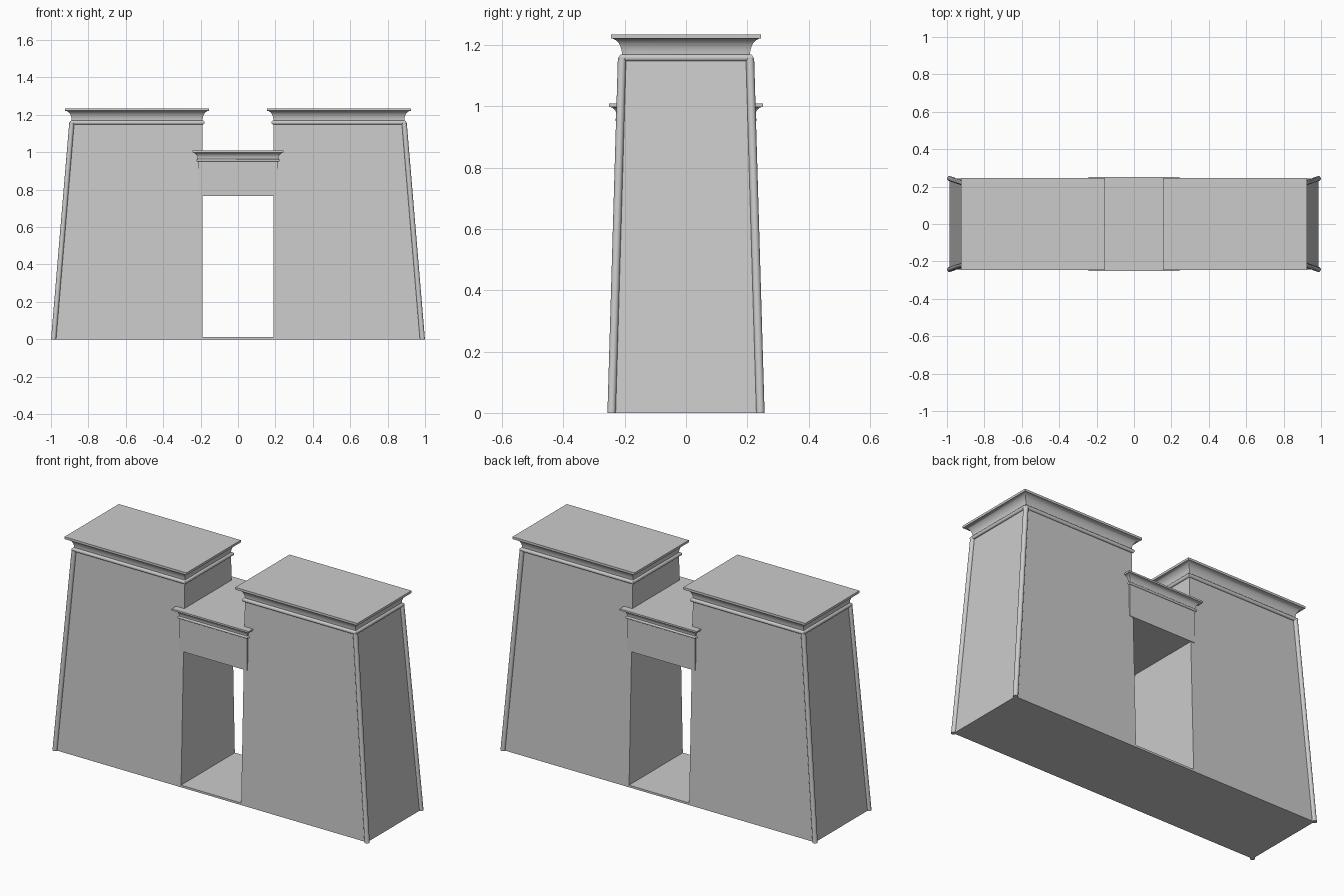
import bpy, bmesh, math

if "Cube" in bpy.data.objects:
    bpy.data.objects.remove(bpy.data.objects["Cube"], do_unlink=True)

stone = bpy.data.materials.new("grey stone")
stone.use_nodes = True
GREY = (0.6, 0.6, 0.6, 1)
stone.diffuse_color = GREY
stone.node_tree.nodes["Principled BSDF"].inputs["Base Color"].default_value = GREY


def loft(name, rings):
    """Join horizontal rings of points into a capped solid."""
    bm = bmesh.new()
    loops = [[bm.verts.new(p) for p in ring] for ring in rings]
    n = len(loops[0])
    for a, b in zip(loops, loops[1:]):
        for i in range(n):
            j = (i + 1) % n
            bm.faces.new((a[i], a[j], b[j], b[i]))
    bm.faces.new(loops[0][::-1])
    bm.faces.new(loops[-1])
    bmesh.ops.recalc_face_normals(bm, faces=bm.faces)
    mesh = bpy.data.meshes.new(name)
    bm.to_mesh(mesh)
    bm.free()
    mesh.materials.append(stone)
    obj = bpy.data.objects.new(name, mesh)
    bpy.context.collection.objects.link(obj)
    bpy.ops.object.select_all(action="DESELECT")
    obj.select_set(True)
    bpy.context.view_layer.objects.active = obj
    bpy.ops.object.shade_smooth_by_angle(angle=math.radians(35))
    return obj


def rect(x0, x1, y, z, grow=0):
    x0, x1, y = x0 - grow, x1 + grow, y + grow
    return [(x0, -y, z), (x1, -y, z), (x1, y, z), (x0, y, z)]


def circle(x, y, z, r, n=12):
    return [(x + r * math.cos(math.tau * i / n),
             y + r * math.sin(math.tau * i / n), z) for i in range(n)]


def crown(name, x0, x1, y, z, roll, flare, top, lip):
    """Round moulding, hollow curved cornice and flat lip around a block."""
    steps = 8
    profile = []
    for i in range(steps + 1):
        a = math.pi * i / steps
        profile.append((roll * math.sin(a), z + roll * (1 - math.cos(a))))
    base = z + 2 * roll
    for i in range(1, steps + 1):
        a = math.pi / 2 * i / steps
        profile.append((flare * (1 - math.cos(a)),
                        base + (top - lip - base) * math.sin(a)))
    profile.append((flare, top))
    loft(name, [rect(x0, x1, y, h, g) for g, h in profile])


# Two battered towers with corner rods and cornices
INNER, FOOT_X, FOOT_Y = 0.19, 0.986, 0.243
HEAD_X, HEAD_Y, HEAD_Z = 0.889, 0.209, 1.148
for side, s in (("left", 1), ("right", -1)):
    def span(a, b):
        return sorted((s * a, s * b))

    loft(side + "_tower", [rect(*span(INNER, FOOT_X), FOOT_Y, 0),
                           rect(*span(INNER, HEAD_X), HEAD_Y, HEAD_Z)])
    crown(side + "_tower_cornice", *span(INNER, HEAD_X), HEAD_Y, HEAD_Z,
          0.011, 0.036, 1.235, 0.013)
    for end, t in (("front", -1), ("back", 1)):
        loft(f"{side}_{end}_corner_rod",
             [circle(s * FOOT_X, t * FOOT_Y, 0, 0.0135),
              circle(s * HEAD_X, t * HEAD_Y, HEAD_Z + 0.008, 0.0135)])

# Lintel block bridging the towers, with its own cornice
loft("lintel", [rect(-0.215, 0.215, 0.224, 0.767),
                rect(-0.215, 0.215, 0.224, 0.95)])
crown("lintel_cornice", -0.215, 0.215, 0.224, 0.95, 0.007, 0.028, 1.009, 0.01)

# Threshold floor in the gateway
loft("threshold", [rect(-INNER, INNER, FOOT_Y, 0),
                   rect(-INNER, INNER, FOOT_Y, 0.012)])
